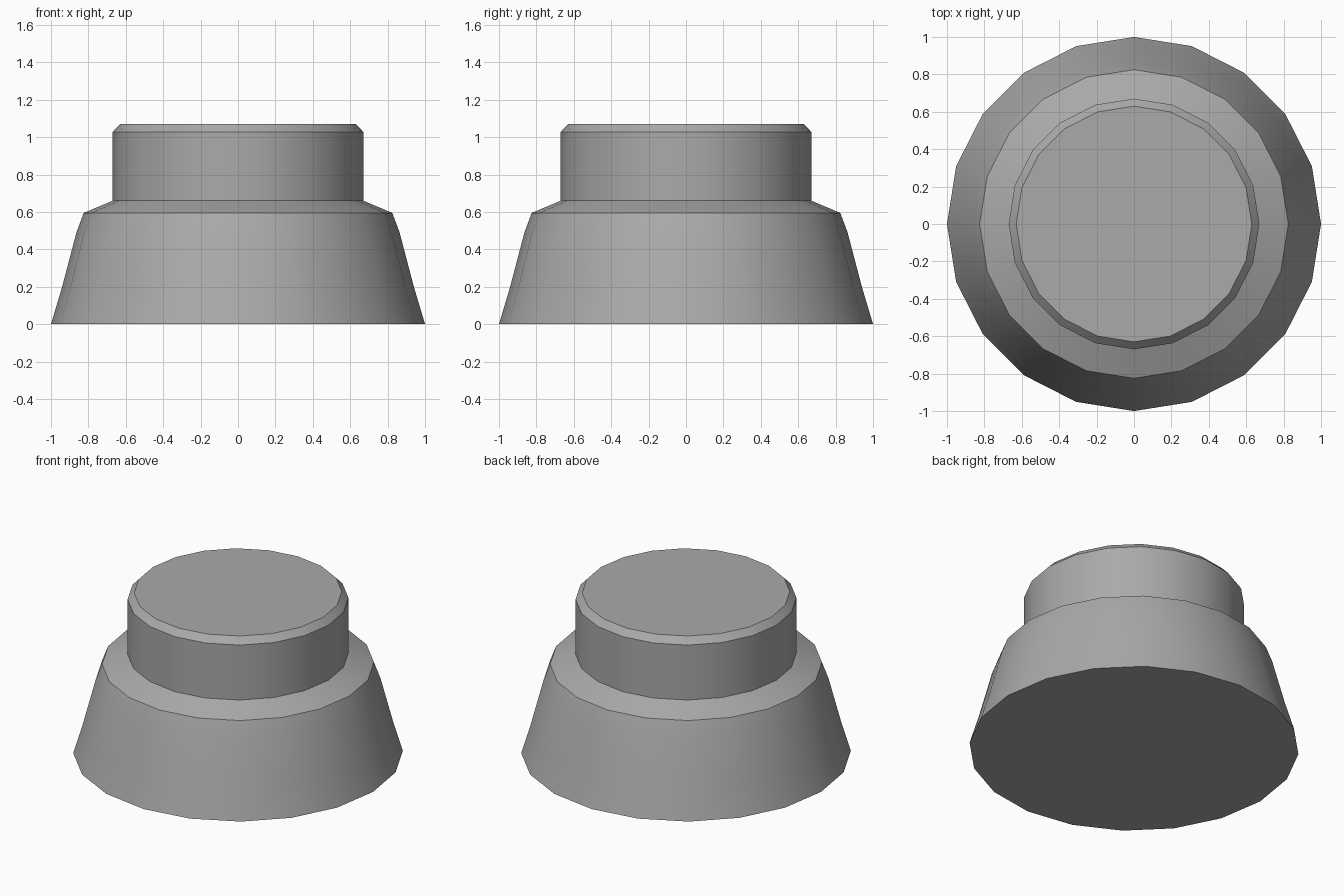
import bpy
import bmesh
import math

cube = bpy.data.objects.get("Cube")
if cube:
    bpy.data.objects.remove(cube, do_unlink=True)

SIDES = 20

grey = bpy.data.materials.new("plain_grey")
grey.use_nodes = True
colour = (0.4, 0.4, 0.4, 1)
grey.diffuse_color = colour
grey.node_tree.nodes["Principled BSDF"].inputs["Base Color"].default_value = colour


def lathe(name, profile):
    """Stack rings of (radius, height), bridge them and cap both ends."""
    bm = bmesh.new()
    rings = []
    for radius, z in profile:
        rings.append([bm.verts.new((radius * math.cos(math.tau * i / SIDES),
                                    radius * math.sin(math.tau * i / SIDES), z))
                      for i in range(SIDES)])
    for low, high in zip(rings, rings[1:]):
        for i in range(SIDES):
            j = (i + 1) % SIDES
            bm.faces.new((low[i], low[j], high[j], high[i]))
    bm.faces.new(rings[0][::-1])
    bm.faces.new(rings[-1])
    mesh = bpy.data.meshes.new(name)
    bm.to_mesh(mesh)
    bm.free()
    mesh.materials.append(grey)
    obj = bpy.data.objects.new(name, mesh)
    bpy.context.collection.objects.link(obj)
    bpy.ops.object.select_all(action="DESELECT")
    obj.select_set(True)
    bpy.context.view_layer.objects.active = obj
    bpy.ops.object.shade_smooth_by_angle(angle=math.radians(30))
    return obj


# Flared base, sloping shoulder, straight neck and bevelled flat top
lathe("flared_base_with_neck", [
    (1.0, 0.0), (0.943, 0.19), (0.864, 0.49), (0.825, 0.595),
    (0.67, 0.66), (0.67, 1.028), (0.63, 1.07),
])
